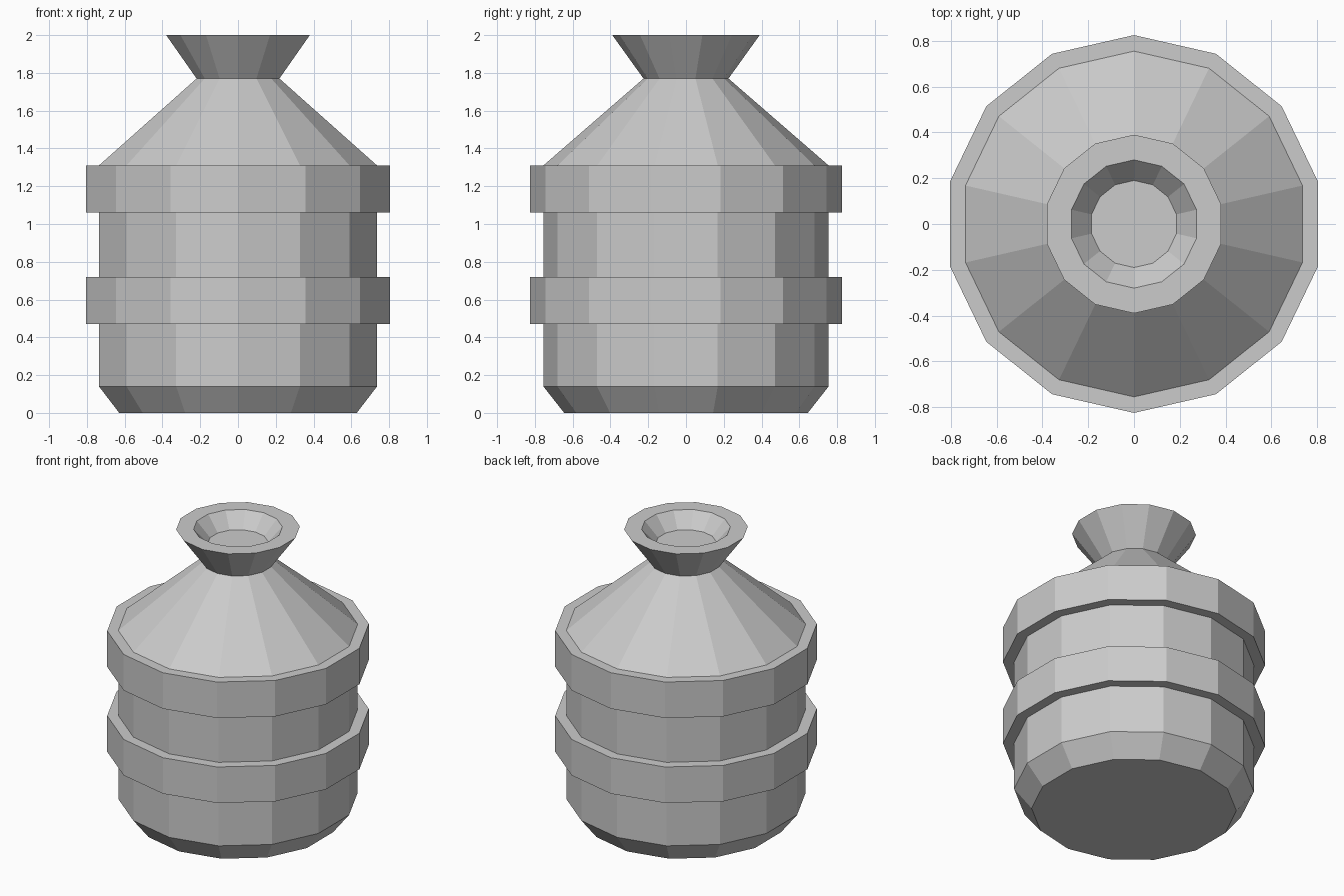
import bpy
import bmesh
from math import sin, cos, tau

if "Cube" in bpy.data.objects:
    bpy.data.objects.remove(bpy.data.objects["Cube"])

SIDES = 14
WALL, BAND, NECK = 0.755, 0.825, 0.225

# One plain grey for the whole vessel
grey = bpy.data.materials.new("plain_grey")
grey.use_nodes = True
colour = (0.6, 0.6, 0.6, 1)
grey.diffuse_color = colour
grey.node_tree.nodes["Principled BSDF"].inputs["Base Color"].default_value = colour


def lathe(name, profile, cap_start=False, cap_end=False):
    """Turn a (radius, height) profile into a faceted shell around z."""
    bm = bmesh.new()
    rings = [[bm.verts.new((r * sin(tau * i / SIDES), r * cos(tau * i / SIDES), z))
              for i in range(SIDES)] for r, z in profile]
    for low, high in zip(rings, rings[1:]):
        for i in range(SIDES):
            j = (i + 1) % SIDES
            bm.faces.new((low[j], low[i], high[i], high[j]))
    if cap_start:
        bm.faces.new(rings[0])
    if cap_end:
        bm.faces.new(rings[-1][::-1])
    mesh = bpy.data.meshes.new(name)
    bm.to_mesh(mesh)
    bm.free()
    mesh.materials.append(grey)
    obj = bpy.data.objects.new(name, mesh)
    bpy.context.collection.objects.link(obj)
    return obj


# Body: chamfered foot, wall with two raised bands, conical shoulder
body_profile = [(0.645, 0), (WALL, 0.14)]
for bottom, top in ((0.47, 0.72), (1.06, 1.31)):
    body_profile += [(WALL, bottom), (BAND, bottom), (BAND, top), (WALL, top)]
body_profile.append((NECK, 1.77))
lathe("body", body_profile, cap_start=True)

# Flared spout: outer cone, flat rim, shallow tapered hollow with a floor
lathe("spout", [(NECK, 1.77), (0.39, 2.0), (0.28, 2.0), (0.19, 1.9)], cap_end=True)
